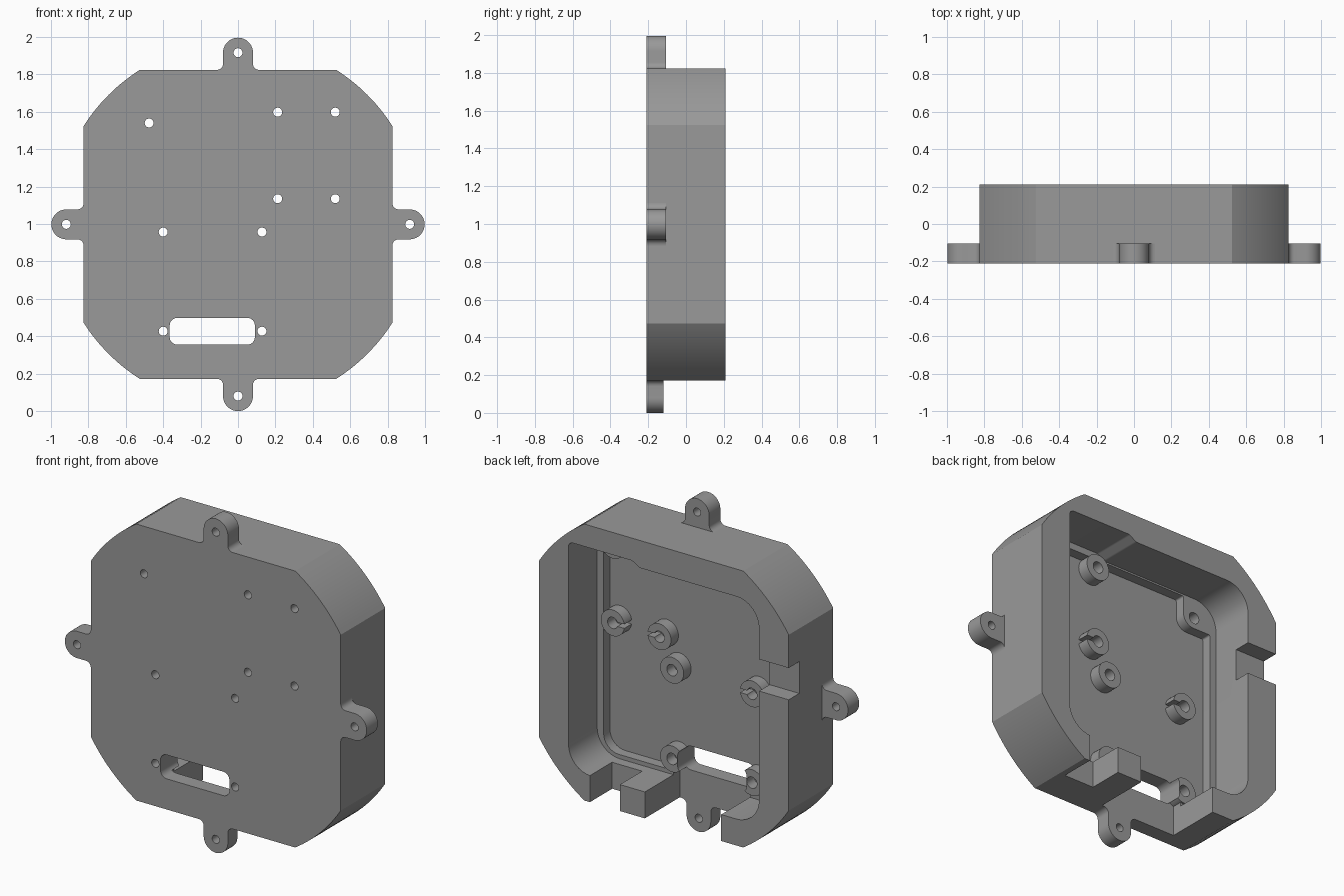
import bpy, math
from mathutils import Vector

if "Cube" in bpy.data.objects:
    bpy.data.objects.remove(bpy.data.objects["Cube"])

GREY = bpy.data.materials.new("plain_grey")
GREY.diffuse_color = (0.32, 0.32, 0.32, 1)
GREY.use_nodes = True
GREY.node_tree.nodes["Principled BSDF"].inputs["Base Color"].default_value = GREY.diffuse_color
CZ = 1.003      # height of the case centre
FRONT, BACK, FLOOR, LEDGE = -0.21, 0.21, -0.12, -0.06


def prism(name, pts, y0, y1):
    """Extrude an (x, z) outline along y."""
    area = sum(a[0] * b[1] - b[0] * a[1] for a, b in zip(pts, pts[1:] + pts[:1]))
    if area < 0:
        pts = pts[::-1]
    n = len(pts)
    verts = [(x, y0, z) for x, z in pts] + [(x, y1, z) for x, z in pts]
    faces = [list(range(n)), list(range(2 * n - 1, n - 1, -1))]
    faces += [[(i + 1) % n, i, n + i, n + (i + 1) % n] for i in range(n)]
    me = bpy.data.meshes.new(name)
    me.from_pydata(verts, [], faces)
    me.materials.append(GREY)
    ob = bpy.data.objects.new(name, me)
    bpy.context.collection.objects.link(ob)
    return ob


def arc(cx, cz, r, a0, a1, n):
    return [(cx + r * math.cos(math.radians(a0 + (a1 - a0) * i / n)),
             cz + r * math.sin(math.radians(a0 + (a1 - a0) * i / n))) for i in range(n + 1)]


def circle(x, z, r, n=32):
    return arc(x, z, r, 0, 360, n)[:-1]


def rounded(corners, seg=8):
    """Polygon of (x, z, radius) corners with true fillets."""
    out = []
    for i, (x, z, r) in enumerate(corners):
        p = Vector((x, z))
        a = (Vector(corners[i - 1][:2]) - p).normalized()
        b = (Vector(corners[(i + 1) % len(corners)][:2]) - p).normalized()
        if r == 0:
            out.append((x, z))
            continue
        half = a.angle(b) / 2
        c = p + (a + b).normalized() * (r / math.sin(half))
        s = p + a * (r / math.tan(half)) - c
        e = p + b * (r / math.tan(half)) - c
        turn = math.atan2(s.x * e.y - s.y * e.x, s.dot(e))
        a0 = math.degrees(math.atan2(s.y, s.x))
        out += arc(c.x, c.y, r, a0, a0 + math.degrees(turn), seg)
    return out


def box(x0, x1, z0, z1, r=0):
    return rounded([(x0, z0, r), (x1, z0, r), (x1, z1, r), (x0, z1, r)])


def combine(ob, tool, op):
    m = ob.modifiers.new("combine", 'BOOLEAN')
    m.operation, m.solver, m.object = op, 'EXACT', tool
    bpy.context.view_layer.objects.active = ob
    bpy.ops.object.modifier_apply(modifier=m.name)
    bpy.data.objects.remove(tool)


def cut(ob, pts, y0, y1):
    combine(ob, prism("cutter", pts, y0, y1), 'DIFFERENCE')


def smooth(ob):
    bpy.ops.object.select_all(action='DESELECT')
    ob.select_set(True)
    bpy.context.view_layer.objects.active = ob
    bpy.ops.object.shade_smooth_by_angle(angle=math.radians(30))


# Case: square with corners clipped by a large circle
half, clip = 0.826, 0.525
r = math.hypot(half, clip)
a = math.degrees(math.atan2(clip, half))
outline = []
for q in range(4):
    outline += arc(0, CZ, r, q * 90 + a, q * 90 + 90 - a, 14)
case = prism("case", outline, FRONT, BACK)

# Main cavity, open at the back, with a ledge around a deeper pocket
cut(case, rounded([(0.63, 0.335, 0.15), (0.63, 1.695, 0.03), (0.21, 1.695, 0.03),
                   (0.16, 1.665, 0.03), (-0.63, 1.665, 0.15), (-0.63, 0.335, 0.15)]),
    LEDGE, 0.3)
cut(case, rounded([(0.587, 0.36, 0.1), (0.587, 1.655, 0.03), (-0.4, 1.655, 0.01),
                   (-0.4, 1.48, 0.07), (-0.587, 1.48, 0.01), (-0.587, 0.36, 0.1)]),
    FLOOR, 0.0)

# Openings in the bottom wall and the side wall
cut(case, box(-0.38, 0.125, 0.1, 0.375), FLOOR, 0.3)
cut(case, box(0.29, 0.488, 0.1, 0.42), 0.0, 0.3)
cut(case, box(-0.9, -0.58, 1.14, 1.33), 0.11, 0.3)

# Screw bosses: x, z, slit direction along x (0 = no slit)
bosses = [(0.212, 1.603, 0), (0.52, 1.603, 0), (0.212, 1.14, 1), (0.52, 1.14, -1),
          (-0.40, 0.962, 1), (0.128, 0.962, 0), (-0.40, 0.432, 0), (0.128, 0.432, 0)]
for x, z, slit in bosses:
    b = prism("boss", circle(x, z, 0.078), FLOOR - 0.03, -0.05)
    if slit:
        cut(b, box(*sorted((x, x + slit * 0.1)), z - 0.012, z + 0.012), FLOOR, 0)
    combine(case, b, 'UNION')

# Screw holes, wider on the inside
for x, z in [b[:2] for b in bosses] + [(-0.475, 1.545)]:
    cut(case, circle(x, z, 0.024, 24), -0.3, 0.0)
    cut(case, circle(x, z, 0.034, 24), FLOOR, 0.0)

# Connector slot through the front plate
cut(case, box(-0.365, 0.09, 0.36, 0.503, 0.04), -0.3, 0.0)
smooth(case)

# Mounting ears with filleted roots, one per side
reach, er, fr = 0.918, 0.08, 0.032
ear = arc(er + fr, half + fr, fr, 270, 180, 6)
ear += arc(0, reach, er, 0, 180, 20)
ear += arc(-er - fr, half + fr, fr, 0, -90, 6)
for name, turn, back in (("top_ear", 0, -0.105), ("left_ear", 90, -0.105),
                         ("bottom_ear", 180, FLOOR), ("right_ear", 270, -0.105)):
    c, s = round(math.cos(math.radians(turn))), round(math.sin(math.radians(turn)))

    def place(p):
        return (c * p[0] - s * p[1], CZ + s * p[0] + c * p[1])

    ob = prism(name, [place(p) for p in ear], FRONT, back)
    cut(ob, circle(*place((0, reach)), 0.024, 24), -0.3, 0.0)
    smooth(ob)

# Stand the lowest ear on the ground
for ob in bpy.context.scene.objects:
    ob.location.z -= CZ - reach - er
